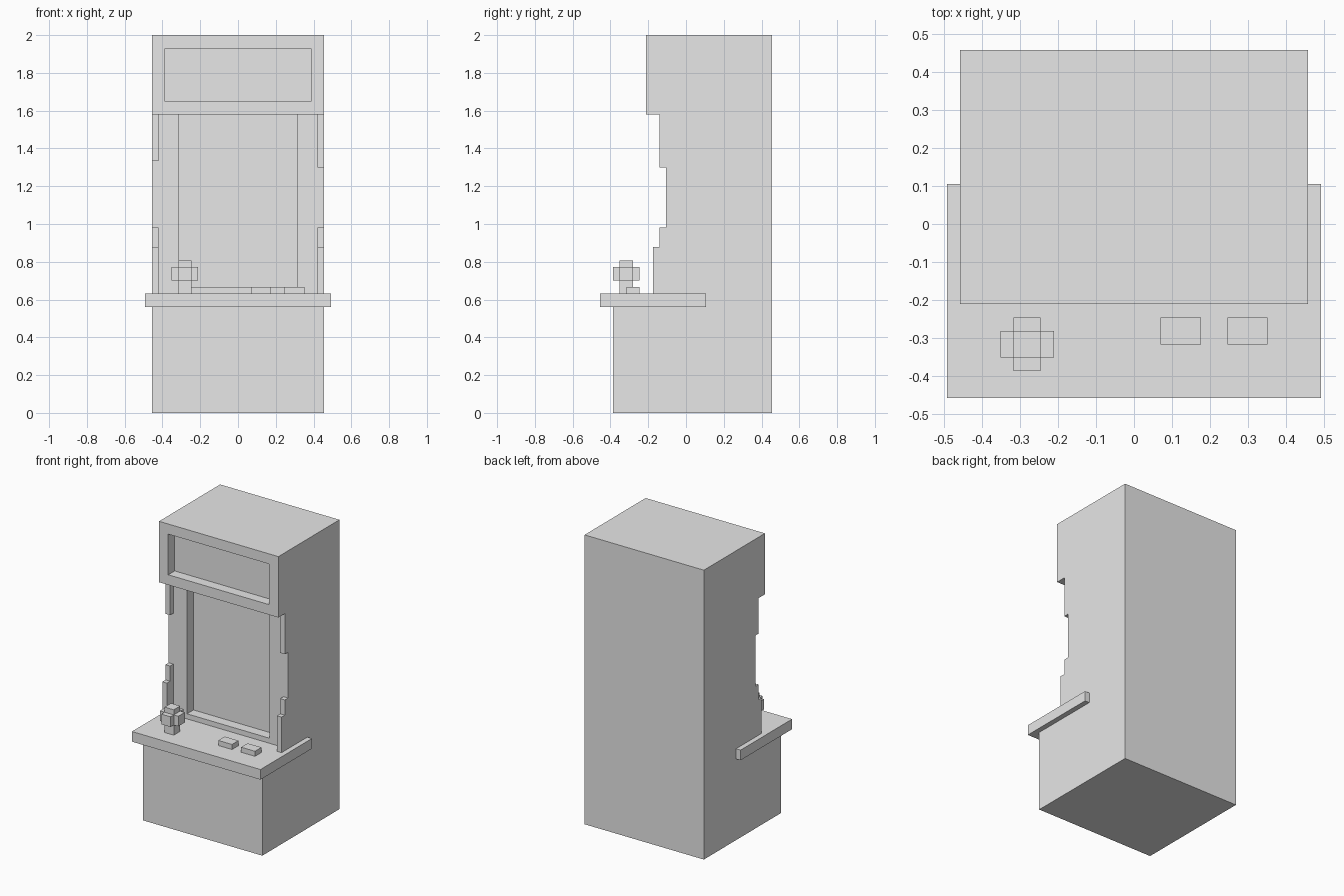
import bpy
import bmesh
from mathutils import Vector

default = bpy.data.objects.get("Cube")
if default:
    bpy.data.objects.remove(default, do_unlink=True)

U = 2 / 57  # one block of the grid the cabinet is made on

grey = bpy.data.materials.new("plain grey")
grey.use_nodes = True
grey.diffuse_color = (0.8, 0.8, 0.8, 1)
grey.node_tree.nodes["Principled BSDF"].inputs["Base Color"].default_value = (0.8, 0.8, 0.8, 1)


def finish(name, bm):
    """Turn a bmesh in block units into a scene object."""
    bmesh.ops.recalc_face_normals(bm, faces=bm.faces)
    bmesh.ops.scale(bm, vec=(U, U, U), verts=bm.verts)
    mesh = bpy.data.meshes.new(name)
    bm.to_mesh(mesh)
    bm.free()
    mesh.materials.append(grey)
    obj = bpy.data.objects.new(name, mesh)
    bpy.context.collection.objects.link(obj)
    return obj


def extrude_profile(name, points, x0, x1):
    """Extrude a (y, z) outline along x."""
    bm = bmesh.new()
    face = bm.faces.new([bm.verts.new((x0, y, z)) for y, z in points])
    new = bmesh.ops.extrude_face_region(bm, geom=[face])["geom"]
    verts = [v for v in new if isinstance(v, bmesh.types.BMVert)]
    bmesh.ops.translate(bm, vec=Vector((x1 - x0, 0, 0)), verts=verts)
    return finish(name, bm)


def box(name, x, y, z):
    return extrude_profile(name, [(y[0], z[0]), (y[1], z[0]), (y[1], z[1]), (y[0], z[1])], *x)


def cut(obj, cutter):
    cutter.hide_render = True
    mod = obj.modifiers.new("recess", 'BOOLEAN')
    mod.operation = 'DIFFERENCE'
    mod.solver = 'EXACT'
    mod.object = cutter
    bpy.context.view_layer.objects.active = obj
    bpy.ops.object.modifier_apply(modifier=mod.name)
    bpy.data.objects.remove(cutter, do_unlink=True)


# Cabinet: base, screen wall and overhanging marquee in one outline
cabinet = extrude_profile("cabinet", [(-11, 0), (13, 0), (13, 57), (-6, 57), (-6, 45),
                                      (-3, 45), (-3, 17), (-11, 17)], -13, 13)
cut(cabinet, box("screen_cutter", (-9, 9), (-5, -1), (19, 45)))
cut(cabinet, box("marquee_cutter", (-11, 11), (-8, -4), (47, 55)))

# Control shelf
box("control_shelf", (-14, 14), (-13, 3), (16, 18))

# Stepped trim along both edges of the screen wall
for side, sign, upper in (("left", 1, 37), ("right", -1, 38)):
    x = sorted((12 * sign, 13 * sign))
    extrude_profile(side + "_lower_trim", [(-3, 18), (-5, 18), (-5, 25), (-4, 25),
                                           (-4, 28), (-3, 28)], *x)
    box(side + "_upper_trim", x, (-4, -3), (upper, 45))

# Joystick: upright stick with a blocky cross-shaped knob
box("joystick_stick", (-9, -7), (-10, -8), (18, 23))
box("joystick_knob_wide", (-10, -6), (-10, -8), (20, 22))
box("joystick_knob_deep", (-9, -7), (-11, -7), (20, 22))

# Two push buttons
for name, x in (("inner_button", 2), ("outer_button", 7)):
    box(name, (x, x + 3), (-9, -7), (18, 19))
